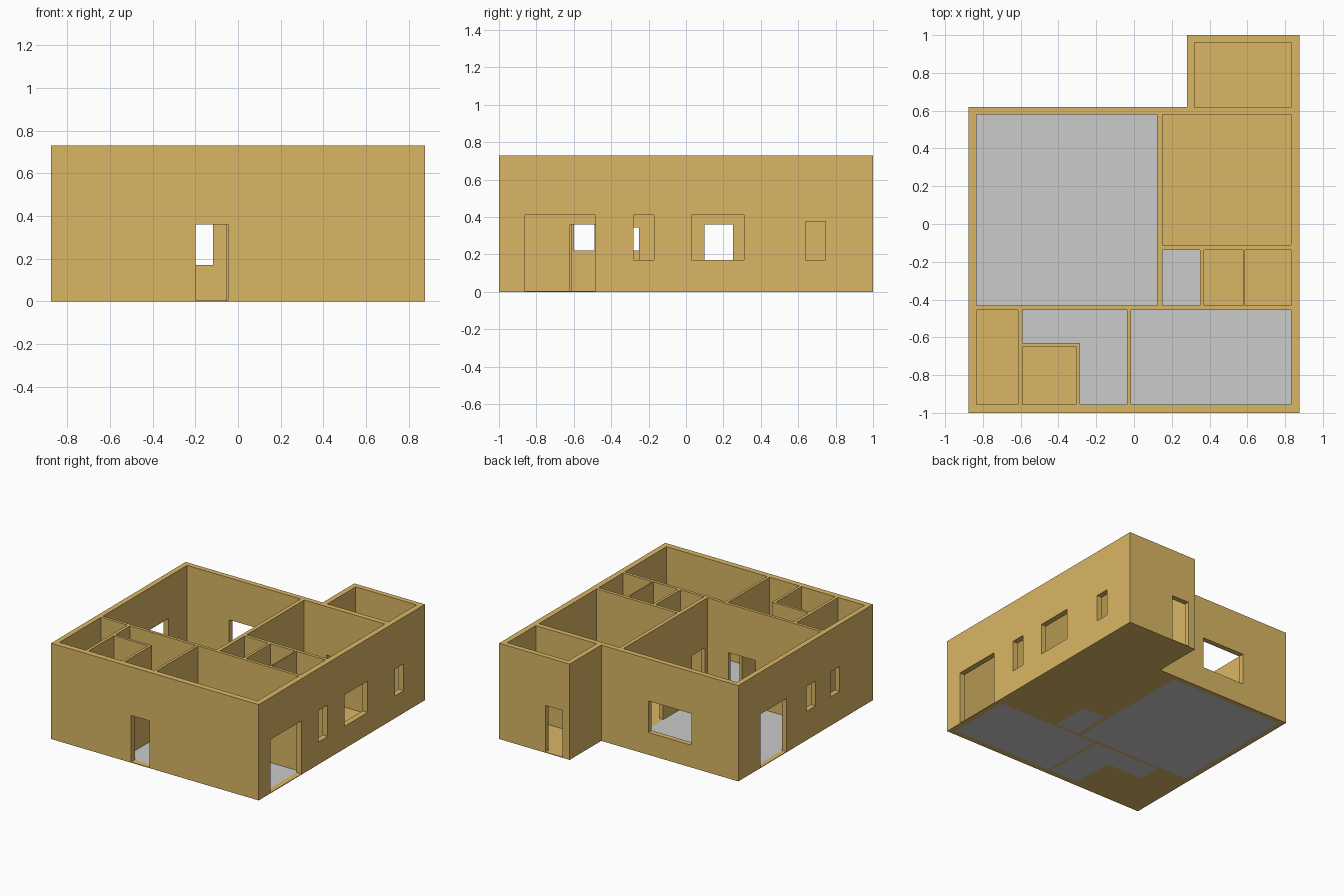
import bpy, bmesh

if "Cube" in bpy.data.objects:
    bpy.data.objects.remove(bpy.data.objects["Cube"])

H = 0.73      # wall height
T = 0.005     # floor thickness
DOOR = 0.36   # door head height


def material(name, rgb):
    m = bpy.data.materials.new(name)
    m.diffuse_color = (*rgb, 1)
    m.use_nodes = True
    m.node_tree.nodes["Principled BSDF"].inputs["Base Color"].default_value = m.diffuse_color
    return m


def prism(name, outline, z0, z1):
    """Vertical prism from a counter-clockwise outline."""
    bm = bmesh.new()
    f = bm.faces.new([bm.verts.new((x, y, z0)) for x, y in outline])
    top = bmesh.ops.extrude_face_region(bm, geom=[f])["geom"]
    verts = [v for v in top if isinstance(v, bmesh.types.BMVert)]
    bmesh.ops.translate(bm, verts=verts, vec=(0, 0, z1 - z0))
    bmesh.ops.recalc_face_normals(bm, faces=bm.faces)
    me = bpy.data.meshes.new(name)
    bm.to_mesh(me)
    bm.free()
    ob = bpy.data.objects.new(name, me)
    bpy.context.collection.objects.link(ob)
    return ob


def rect(x0, x1, y0, y1):
    return [(x0, y0), (x1, y0), (x1, y1), (x0, y1)]


def cut(target, outline, z0, z1):
    cutter = prism("cutter", outline, z0, z1)
    cutter.hide_render = True
    mod = target.modifiers.new("cut", "BOOLEAN")
    mod.operation, mod.solver, mod.object = "DIFFERENCE", "EXACT", cutter
    bpy.context.view_layer.objects.active = target
    bpy.ops.object.modifier_apply(modifier=mod.name)
    bpy.data.objects.remove(cutter)


# House body: main block plus rear annex
walls = prism("house_walls", [(-.875, -1), (.875, -1), (.875, 1), (.28, 1),
                              (.28, .62), (-.875, .62)], 0, H)
walls.data.materials.append(material("ochre", (.70, .47, .13)))

# Rooms with a separate grey floor
grey_rooms = {
    "living_floor": rect(-.835, .122, -.432, .58),
    "lobby_floor": rect(.152, .35, -.432, -.137),
    "hall_floor": [(-.285, -.955), (-.037, -.955), (-.037, -.455),
                   (-.59, -.455), (-.59, -.63), (-.285, -.63)],
    "garage_floor": rect(-.017, .832, -.955, -.455),
}
for name, outline in grey_rooms.items():
    cut(walls, outline, -.1, H + .1)
    prism(name, outline, 0, T)

# Rooms whose floor belongs to the body
for r in [(.152, .832, -.112, .58), (.32, .832, .62, .96),
          (.37, .577, -.432, -.137), (.587, .832, -.432, -.137),
          (-.835, -.613, -.955, -.455), (-.59, -.305, -.955, -.65)]:
    cut(walls, rect(*r), T, H + .1)

# Outside doors and windows: x0, x1, y0, y1, z0, z1
openings = [
    (-.20, -.047, -1.1, -.94, T, DOOR),      # front door
    (.34, .485, .95, 1.1, T, DOOR),          # annex door
    (-.48, -.117, .57, .7, .17, .41),        # rear window
    (.82, 1, -.86, -.485, T, .41),           # garage door
    (.82, 1, -.28, -.17, .17, .41),          # right windows
    (.82, 1, .03, .31, .17, .41),
    (.82, 1, .64, .745, .17, .375),
    (-1, -.83, .04, .355, T, .41),           # left door
    (-1, -.83, -.31, -.20, .22, .41),        # left windows
    (-1, -.83, -.60, -.49, .22, .41),
    # inside doors
    (-.285, -.057, -.46, -.425, T, DOOR),
    (.115, .16, -.40, -.245, T, DOOR),
    (.345, .375, -.40, -.25, T, DOOR),
    (.57, .595, -.40, -.25, T, .345),
    (.115, .16, .10, .25, T, DOOR),
    (.34, .485, .57, .63, T, DOOR),
    (-.045, -.01, -.62, -.475, T, DOOR),
    (-.62, -.585, -.61, -.475, T, DOOR),
    (-.45, -.325, -.655, -.625, T, DOOR),
]
for x0, x1, y0, y1, z0, z1 in openings:
    cut(walls, rect(x0, x1, y0, y1), z0, z1)
